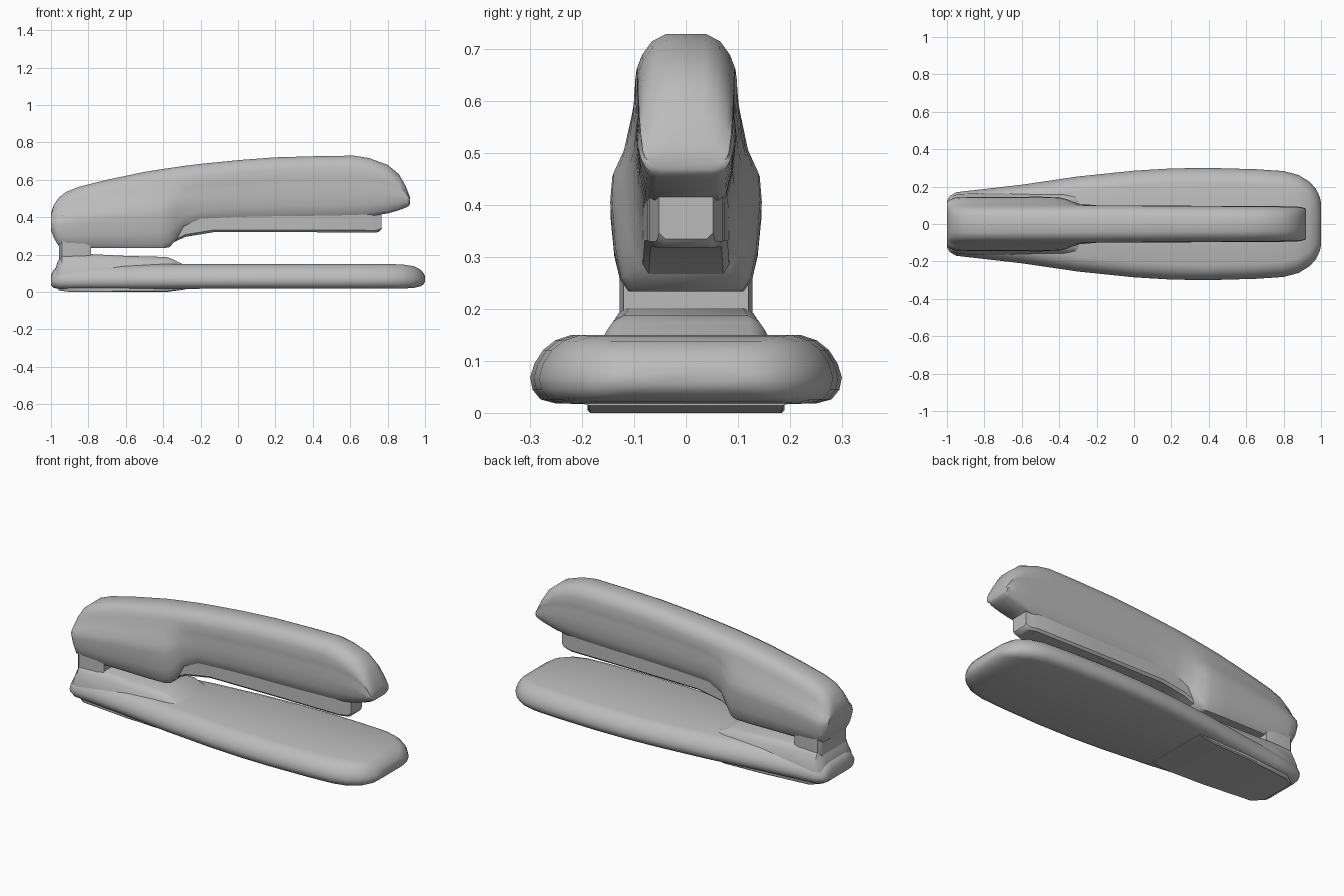
import bpy, bmesh, math

cube = bpy.data.objects.get("Cube")
if cube:
    bpy.data.objects.remove(cube, do_unlink=True)

grey = bpy.data.materials.new("mid grey")
grey.use_nodes = True
grey.diffuse_color = (0.5, 0.5, 0.5, 1)
bsdf = grey.node_tree.nodes["Principled BSDF"]
bsdf.inputs["Base Color"].default_value = (0.5, 0.5, 0.5, 1)
bsdf.inputs["Roughness"].default_value = 0.6


def loft(name, stations, section):
    """Skin mirrored cross-sections placed along x; section gives the +y half, bottom to top."""
    bm = bmesh.new()
    rings = []
    for x, *dims in stations:
        half = section(*dims)
        outline = half + [(-y, z) for y, z in reversed(half)]
        rings.append([bm.verts.new((x, y, z)) for y, z in outline])
    n = len(rings[0])
    for a, b in zip(rings, rings[1:]):
        for i in range(n):
            j = (i + 1) % n
            bm.faces.new((a[i], a[j], b[j], b[i]))
    bm.faces.new(rings[0])
    bm.faces.new(rings[-1])
    bmesh.ops.recalc_face_normals(bm, faces=bm.faces)
    mesh = bpy.data.meshes.new(name)
    bm.to_mesh(mesh)
    bm.free()
    mesh.materials.append(grey)
    obj = bpy.data.objects.new(name, mesh)
    bpy.context.collection.objects.link(obj)
    bpy.ops.object.select_all(action="DESELECT")
    obj.select_set(True)
    bpy.context.view_layer.objects.active = obj
    bpy.ops.object.shade_smooth_by_angle(angle=math.radians(40))
    return obj


# Cross-sections
def pillow(zb, zt, w):
    edge = [(.050, 0), (.020, .06), (.005, .2), (0, .38), (.008, .58),
            (.025, .78), (.048, .92), (.080, 1)]
    return [(w - inset, zb + f * (zt - zb)) for inset, f in edge]


def arm_section(zb, zt, wl, wu):
    h = zt - zb
    d = min(.065, .3 * h)
    return [(wl - .035, zb), (wl - .018, zb + .06 * h), (wl - .007, zb + .2 * h),
            (wl, zb + .42 * h), (wl - .004, zb + .54 * h),
            ((wl + wu) / 2 - .002, zb + .64 * h), (wu, zt - d),
            (wu - .010, zt - .6 * d), (wu - .028, zt - .22 * d), (wu - .055, zt)]


def flared(zb, zt, w):
    h = zt - zb
    return [(w + .035, zb), (w + .03, zb + .5 * h), (w + .008, zb + .8 * h),
            (w - .005, zb + .93 * h), (w - .025, zt)]


def box(zb, zt, w):
    c = min(.012, .2 * (zt - zb))
    return [(w - c, zb), (w, zb + c), (w, zt - c), (w - c, zt)]


# Base plate: long rounded paddle, widest towards the front
loft("base", [
    (-1.0, .035, .09, .125), (-.985, .022, .12, .15), (-.95, .015, .14, .17),
    (-.8, .015, .146, .187), (-.6, .015, .148, .21), (-.3, .017, .149, .254),
    (0, .018, .149, .285), (.2, .018, .149, .297), (.4, .018, .15, .30),
    (.65, .018, .15, .293), (.8, .018, .15, .283), (.88, .018, .147, .262),
    (.94, .022, .138, .225), (.975, .03, .12, .185), (.993, .042, .1, .145),
    (1.0, .055, .085, .115)], pillow)

# Thin pad under the rear of the base
loft("base_pad", [
    (-.96, .008, .03, .11), (-.9, 0, .03, .15), (-.6, 0, .03, .18),
    (-.38, 0, .03, .19), (-.28, .014, .03, .19)], box)

# Raised bed at the rear of the base
loft("base_riser", [
    (-.985, .04, .10, .10), (-.965, .04, .16, .12), (-.94, .04, .205, .13),
    (-.8, .04, .203, .135), (-.6, .04, .193, .14), (-.38, .04, .187, .145),
    (-.35, .04, .175, .145), (-.29, .04, .146, .15)], flared)

# Hinge post joining base and arm
loft("hinge_post", [
    (-.958, .10, .40, .11), (-.94, .09, .42, .128),
    (-.82, .09, .42, .128), (-.785, .09, .40, .12)], box)

# Top arm: wide rear housing flowing into a slim handle and dropped nose
loft("top_arm", [
    (-1.0, .33, .42, .115, .10), (-.985, .29, .465, .13, .10),
    (-.962, .25, .50, .14, .10), (-.92, .238, .535, .144, .10),
    (-.85, .236, .563, .145, .10), (-.7, .236, .60, .145, .10),
    (-.5, .234, .642, .146, .10), (-.40, .234, .658, .143, .10),
    (-.365, .24, .663, .134, .10), (-.33, .28, .668, .12, .10),
    (-.29, .34, .674, .108, .10), (-.2, .375, .685, .10, .099),
    (0, .385, .705, .099, .098), (.2, .39, .72, .098, .096),
    (.45, .395, .727, .097, .095), (.62, .40, .729, .096, .094),
    (.7, .405, .716, .096, .093), (.8, .42, .68, .095, .092),
    (.86, .437, .63, .094, .09), (.895, .45, .57, .09, .087),
    (.915, .46, .52, .085, .083), (.92, .47, .50, .078, .078)], arm_section)

# Staple channel slung beneath the arm
loft("staple_channel", [
    (-.38, .25, .45, .085), (-.28, .295, .45, .082), (-.13, .32, .45, .08),
    (.3, .32, .45, .075), (.70, .318, .45, .07), (.735, .318, .45, .058),
    (.755, .322, .45, .055), (.767, .335, .45, .052)], box)
